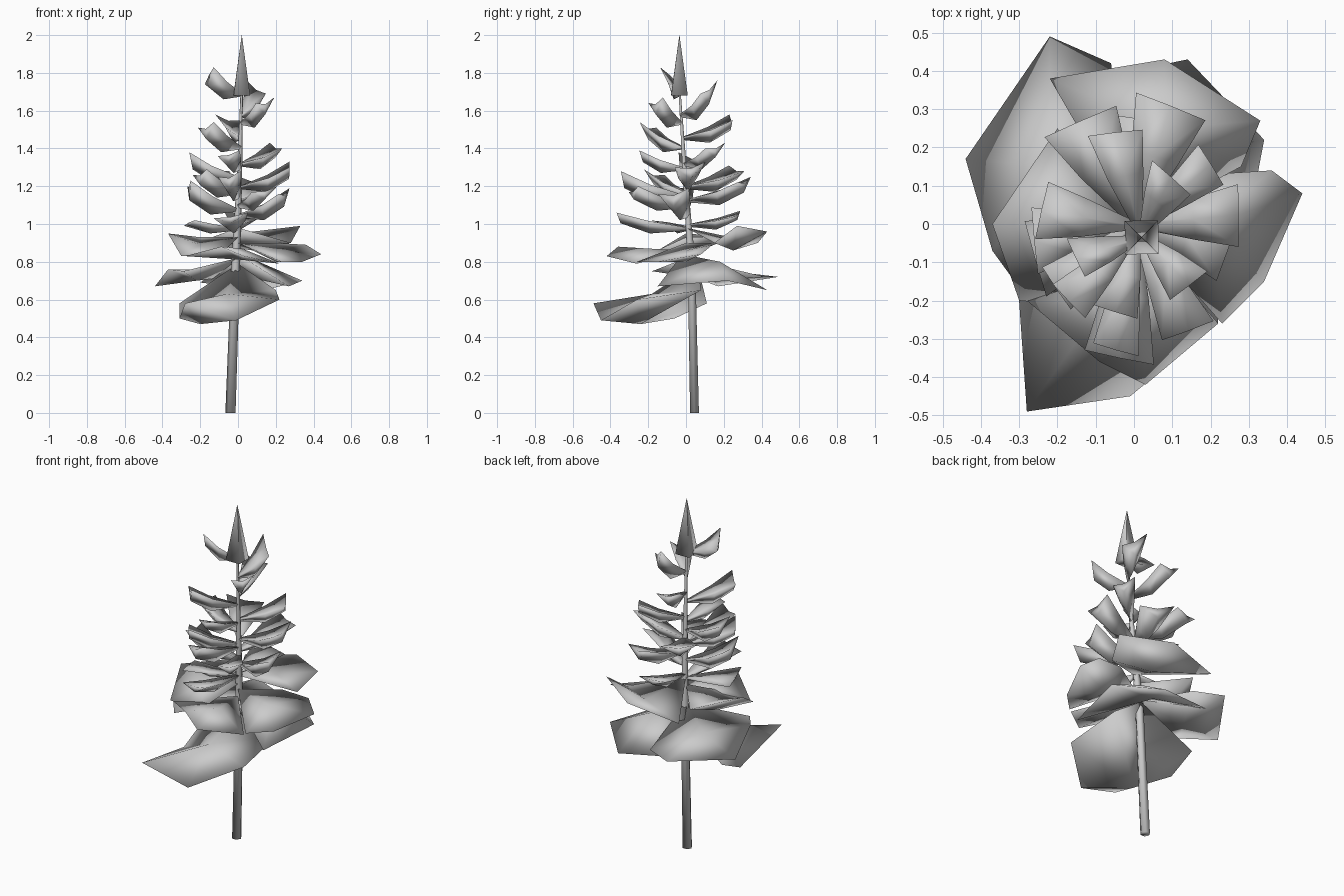
import bpy
import bmesh
import math
from mathutils import Vector


def mesh_object(name, verts, faces):
    """Closed mesh with outward normals, smooth all over."""
    me = bpy.data.meshes.new(name)
    me.from_pydata(verts, [], faces)
    bm = bmesh.new()
    bm.from_mesh(me)
    bmesh.ops.recalc_face_normals(bm, faces=bm.faces)
    for f in bm.faces:
        f.smooth = True
    bm.to_mesh(me)
    bm.free()
    ob = bpy.data.objects.new(name, me)
    bpy.context.collection.objects.link(ob)
    return ob


def axis(z):
    """Centre of the leaning trunk at height z."""
    pts = [(0, -0.04, 0.045), (0.65, -0.018, 0.04), (1.25, 0.008, -0.005), (1.65, 0.02, -0.035)]
    for (z0, x0, y0), (z1, x1, y1) in zip(pts, pts[1:]):
        if z <= z1:
            t = (z - z0) / (z1 - z0)
            return Vector((x0 + (x1 - x0) * t, y0 + (y1 - y0) * t, z))
    return Vector((0.02, -0.035, z))


def tube(name, rings, sides, turn=0):
    """Loft of regular polygons (z, radius) along the trunk axis."""
    verts, faces = [], []
    for z, r in rings:
        for i in range(sides):
            a = math.tau * i / sides + turn
            verts.append(axis(z) + Vector((r * math.cos(a), r * math.sin(a), 0)))
    for k in range(len(rings) - 1):
        for i in range(sides):
            j = (i + 1) % sides
            faces.append((k * sides + i, k * sides + j, (k + 1) * sides + j, (k + 1) * sides + i))
    faces.append(tuple(range(sides)))
    return mesh_object(name, verts, faces)


def bough(upper, lower, *outline):
    """Broad low bough: an outline filled by an upper and a lower fan."""
    n = len(outline)
    faces = []
    for i in range(n):
        a, b = i + 2, (i + 1) % n + 2
        faces += [(0, a, b), (1, b, a)]
    mesh_object("low_bough", [upper, lower, *outline], faces)


def sprig(azimuth, length, z_root, z_tip, width, twist=0.03):
    """Solid wedge-shaped leaf: deep keel below, dished top, square-cut tip."""
    a = math.radians(azimuth)
    out = Vector((math.cos(a), math.sin(a), 0))
    side = Vector((-out.y, out.x, 0))
    base = axis(z_root)
    root = Vector((base.x, base.y, 0))
    end = out * length
    rise = z_tip - z_root
    left, right = min(0, twist), min(0, -twist)

    def p(t, s, z):
        return root.lerp(end, t) + side * s * width + Vector((0, 0, z))

    verts = [p(0, 0.06, z_root), p(0, -0.06, z_root),
             p(0.55, 0.34, z_root + rise * 0.45 + left / 2),
             p(0.55, -0.34, z_root + rise * 0.45 + right / 2),
             p(1, 0.5, z_tip + left), p(0.95, -0.52, z_tip + right),
             p(0, 0, z_root), p(0.55, 0, z_root + rise * 0.28), p(0.98, 0, z_root + rise * 0.72),
             p(0, 0, z_root - 0.015), p(0.55, 0, z_root - 0.03), p(0.97, 0, z_root + rise * 0.3)]
    faces = [(0, 6, 7, 2), (6, 1, 3, 7), (2, 7, 8, 4), (7, 3, 5, 8),
             (0, 2, 10, 9), (9, 10, 3, 1), (2, 4, 11, 10), (10, 11, 5, 3),
             (4, 8, 11), (8, 5, 11), (0, 9, 6), (6, 9, 1)]
    mesh_object("sprig", verts, faces)


# trunk and pointed crown
tube("trunk", [(0, 0.027), (0.8, 0.023), (1.25, 0.014), (1.72, 0.006)], 6)
tube("crown_tip", [(1.68, 0.062), (2.0, 0.0005)], 4, 0.8)

# broad lower boughs: upper middle, lower middle, outline
bough((-0.06, -0.18, 0.63), (-0.2, -0.24, 0.47), (0, 0.06, 0.79), (-0.31, 0.11, 0.58),
      (-0.31, -0.06, 0.5), (-0.28, -0.49, 0.58), (-0.01, -0.45, 0.49), (0.22, -0.26, 0.6),
      (0.2, 0.08, 0.65))
bough((0.11, 0.18, 0.8), (0.05, 0.22, 0.72), (0, -0.02, 0.84), (-0.2, 0.36, 0.69),
      (0.14, 0.43, 0.65), (0.34, 0.22, 0.7), (0.27, -0.15, 0.67))
bough((-0.22, 0.15, 0.76), (-0.22, 0.15, 0.7), (0, 0, 0.82), (-0.06, 0.42, 0.72),
      (-0.22, 0.49, 0.72), (-0.44, 0.17, 0.67), (-0.37, -0.07, 0.76), (-0.29, -0.18, 0.75))
bough((0.2, 0, 0.86), (0.2, 0, 0.8), (0, 0, 0.9), (0.2, 0.13, 0.9), (0.36, 0.14, 0.89),
      (0.44, 0.08, 0.84), (0.34, -0.15, 0.8), (0.23, -0.26, 0.8))
bough((0.02, -0.2, 0.87), (0.02, -0.2, 0.81), (0, 0, 0.86), (-0.28, -0.2, 0.83),
      (-0.09, -0.36, 0.88), (0.03, -0.42, 0.83), (0.22, -0.26, 0.79))
bough((-0.2, 0, 0.89), (-0.2, 0, 0.83), (0, 0, 0.93), (-0.2, 0.25, 0.93), (-0.37, 0, 0.95),
      (-0.3, -0.2, 0.83), (-0.1, -0.22, 0.83))
bough((0.08, 0.25, 0.91), (0.08, 0.25, 0.86), (0, 0, 0.98), (-0.22, 0.38, 0.9),
      (0.08, 0.43, 0.96), (0.33, 0.27, 0.99), (0.28, 0.15, 0.9))

# upper sprigs: azimuth, reach, root height, tip height, width, twist
for row in [(52, .16, 1.58, 1.76, .13, .07), (210, .18, 1.69, 1.83, .11, .09),
            (-48, .22, 1.54, 1.67, .12), (102, .25, 1.46, 1.58, .14), (230, .27, 1.41, 1.54, .12),
            (38, .26, 1.32, 1.43, .12), (258, .24, 1.3, 1.39, .12), (172, .25, 1.25, 1.38, .15),
            (5, .28, 1.2, 1.33, .16), (118, .31, 1.2, 1.31, .2), (262, .34, 1.15, 1.28, .12),
            (73, .33, 1.13, 1.25, .19), (190, .27, 1.08, 1.23, .17), (-63, .32, 1.1, 1.2, .14),
            (-15, .26, 1.05, 1.19, .17), (220, .27, 1.17, 1.29, .13), (264, .36, .98, 1.06, .18),
            (200, .28, .98, 1.02, .2), (85, .28, 1.0, 1.07, .2)]:
    sprig(*row)
